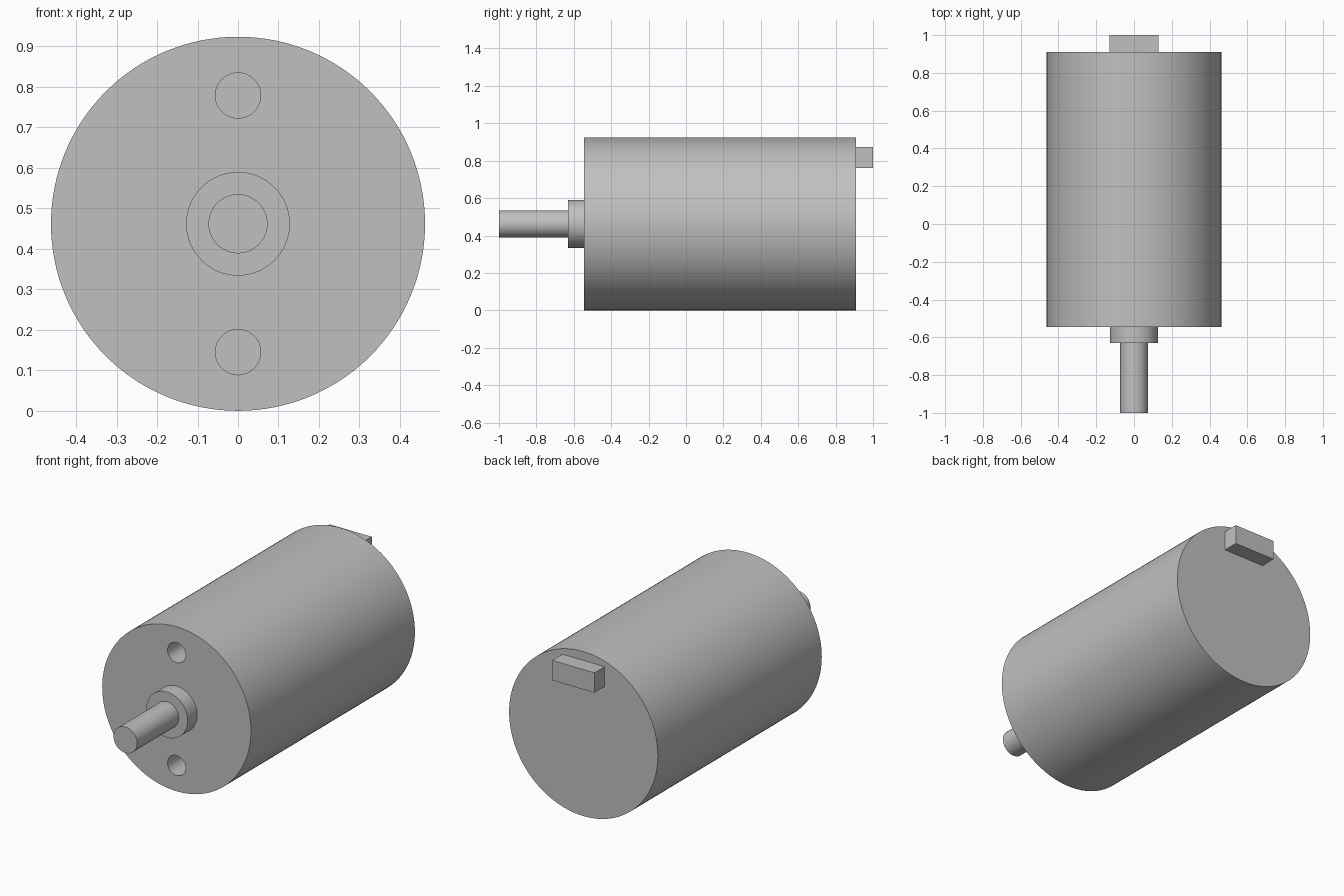
import bpy
import math

cube = bpy.data.objects.get("Cube")
if cube:
    bpy.data.objects.remove(cube, do_unlink=True)

AXIS_Z = 0.462      # height of the motor axis, equal to the can radius
FRONT, BACK = -0.545, 0.91

metal = bpy.data.materials.new("plain grey")
metal.use_nodes = True
grey = (0.53, 0.53, 0.53, 1)
metal.diffuse_color = grey
metal.node_tree.nodes["Principled BSDF"].inputs["Base Color"].default_value = grey


def cylinder(name, radius, y0, y1, z=AXIS_Z, sides=96):
    """Cylinder lying along y from y0 to y1."""
    bpy.ops.mesh.primitive_cylinder_add(
        vertices=sides, radius=radius, depth=y1 - y0,
        location=(0, (y0 + y1) / 2, z), rotation=(math.pi / 2, 0, 0))
    obj = bpy.context.object
    obj.name = name
    obj.data.materials.append(metal)
    return obj


def smooth(obj):
    bpy.ops.object.select_all(action='DESELECT')
    obj.select_set(True)
    bpy.context.view_layer.objects.active = obj
    bpy.ops.object.shade_smooth_by_angle(angle=math.radians(30))


# Main can with two blind mounting holes in the front face
body = cylinder("motor_body", AXIS_Z, FRONT, BACK, sides=128)
for offset in (-0.317, 0.317):
    cutter = cylinder("hole_cutter", 0.056, FRONT - 0.05, FRONT + 0.2,
                      AXIS_Z + offset, 48)
    cutter.hide_render = True
    cut = body.modifiers.new("mounting_hole", 'BOOLEAN')
    cut.operation = 'DIFFERENCE'
    cut.solver = 'EXACT'
    cut.object = cutter
    bpy.context.view_layer.objects.active = body
    bpy.ops.object.modifier_apply(modifier=cut.name)
    bpy.data.objects.remove(cutter, do_unlink=True)
smooth(body)

# Front bearing boss and output shaft
smooth(cylinder("bearing_boss", 0.128, -0.63, FRONT))
smooth(cylinder("output_shaft", 0.073, -1.0, -0.63, sides=64))

# Rectangular connector on the back face
bpy.ops.mesh.primitive_cube_add(size=1, location=(0, (BACK + 1) / 2, 0.818))
connector = bpy.context.object
connector.name = "rear_connector"
connector.scale = (0.262, 1 - BACK, 0.112)
connector.data.materials.append(metal)
bpy.ops.object.transform_apply(location=False, rotation=False, scale=True)
